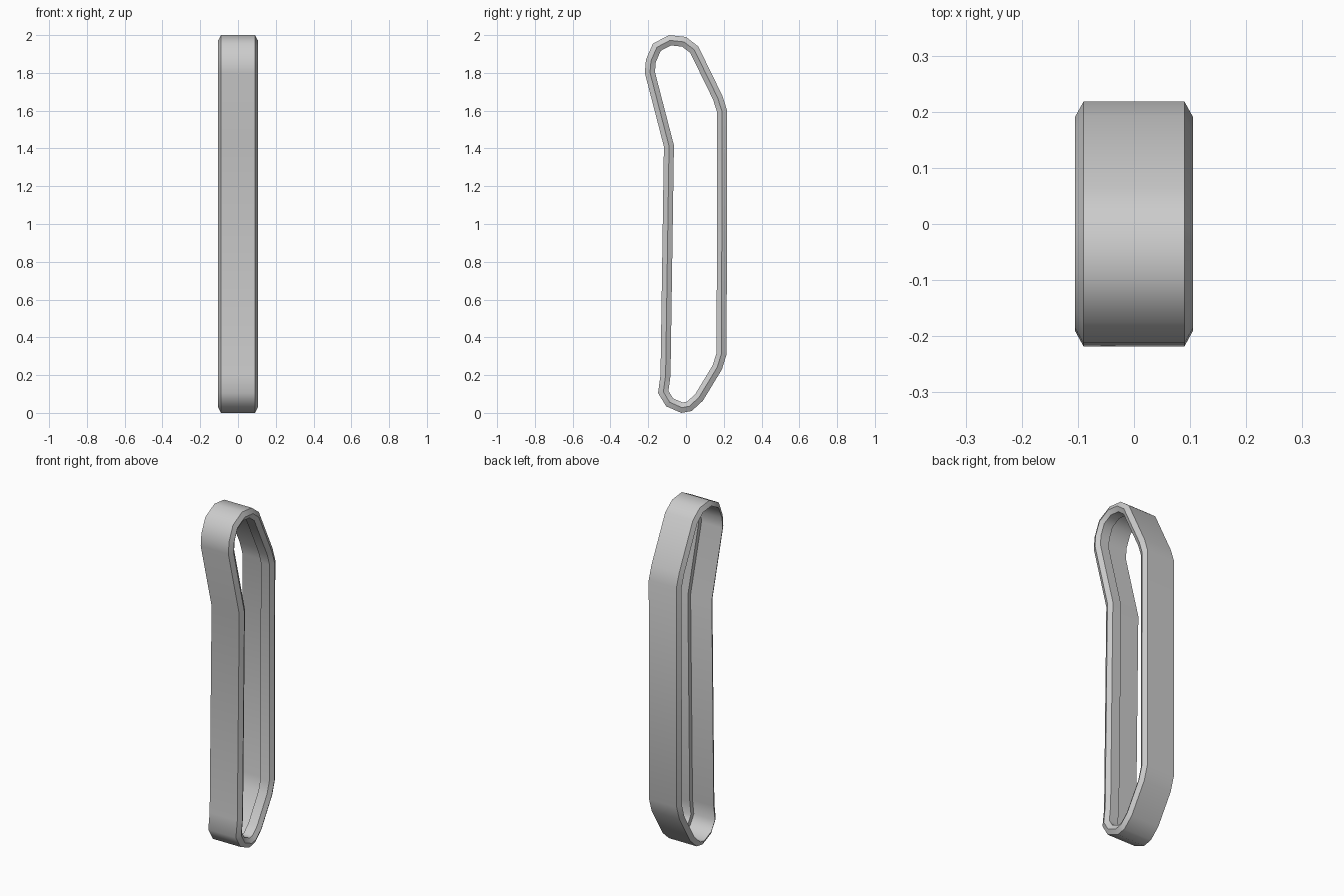
import bpy, bmesh, math
from mathutils import Vector

if "Cube" in bpy.data.objects:
    bpy.data.objects.remove(bpy.data.objects["Cube"])

# Outer side profile (y, z), listed clockwise seen from +x, starting at the top
PROFILE = [(-.09, 2.0), (0, 1.99), (.065, 1.94), (.192, 1.68), (.218, 1.60),
           (.215, .31), (.19, .23), (.09, .065), (.03, .01), (-.025, 0),
           (-.105, .035), (-.148, .105), (-.135, .20), (-.117, 1.41),
           (-.218, 1.80), (-.212, 1.87), (-.175, 1.955)]

# Band cross-section (x, inset from outer profile): chamfered rims, raised lip on the +x side
SECTION = [(-.09, 0), (.09, 0), (.105, .027), (.09, .053),
           (.033, .053), (.033, .027), (-.105, .027)]


def inset(points, d):
    """Mitred inward offset of a clockwise closed polygon."""
    pts = [Vector(p) for p in points]
    result = []
    for i, p in enumerate(pts):
        a = (p - pts[i - 1]).normalized()
        b = (pts[(i + 1) % len(pts)] - p).normalized()
        na, nb = Vector((a.y, -a.x)), Vector((b.y, -b.x))
        result.append(p + (na + nb) * d / (1 + na.dot(nb)))
    return result


# Closed band: sweep the section around the profile
bm = bmesh.new()
rings = [[bm.verts.new((x, p.x, p.y)) for p in inset(PROFILE, d)] for x, d in SECTION]
n = len(PROFILE)
for r, ring in enumerate(rings):
    nxt = rings[(r + 1) % len(rings)]
    for i in range(n):
        j = (i + 1) % n
        bm.faces.new((ring[i], ring[j], nxt[j], nxt[i]))
bmesh.ops.recalc_face_normals(bm, faces=bm.faces[:])

mesh = bpy.data.meshes.new("band_frame")
bm.to_mesh(mesh)
bm.free()
band = bpy.data.objects.new("band_frame", mesh)
bpy.context.collection.objects.link(band)

# Smooth along the loop, crisp at the rims and lip
bpy.context.view_layer.objects.active = band
band.select_set(True)
bpy.ops.object.shade_smooth_by_angle(angle=math.radians(50))
